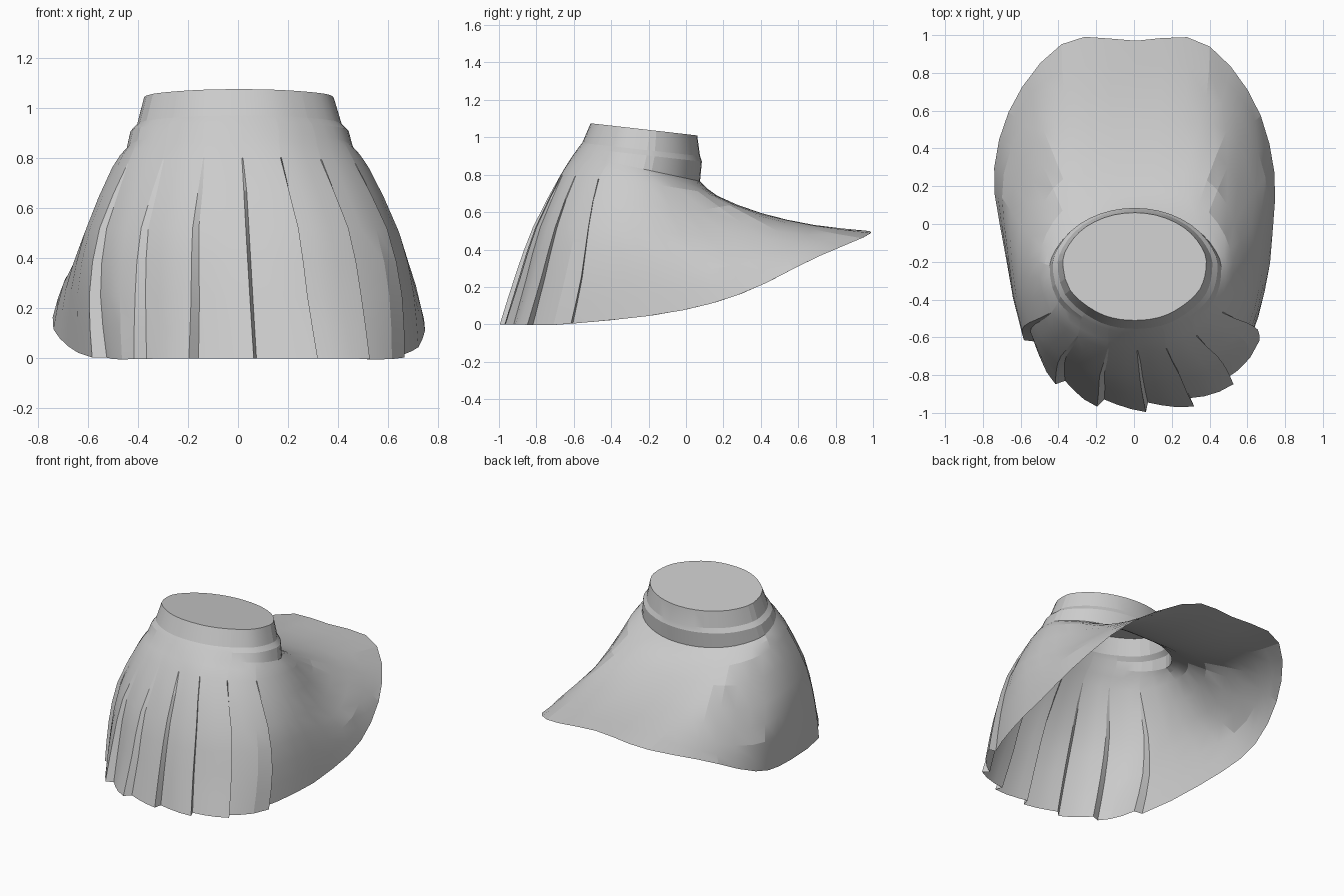
import bpy, bmesh, math
from mathutils import Vector

cube = bpy.data.objects.get("Cube")
if cube:
    bpy.data.objects.remove(cube)

cloth = bpy.data.materials.new("grey cloth")
cloth.use_nodes = True
colour = (0.6, 0.6, 0.6, 1)
cloth.diffuse_color = colour
cloth.node_tree.nodes["Principled BSDF"].inputs["Base Color"].default_value = colour

ANGLES = [0, 28, 62, 92, 112, 135, 158, 180]   # front centre round to back centre


def oval(rx, y_front, y_back, z_front, z_back):
    """Tilted oval ring, given as half a loop of key points."""
    ring = []
    for angle in map(math.radians, ANGLES):
        t = (1 - math.cos(angle)) / 2
        ring.append((rx * math.sin(angle), y_front + (y_back - y_front) * t,
                     z_front + (z_back - z_front) * t))
    return ring


# Waistband ovals
waist = oval(0.38, -0.51, 0.06, 1.075, 1.01)
band = oval(0.41, -0.555, 0.075, 0.97, 0.90)
ledge = oval(0.437, -0.575, 0.085, 0.945, 0.87)
yoke = oval(0.455, -0.60, 0.075, 0.91, 0.765)

# Skirt rings from below the yoke to the hem, front centre to back centre
upper = [(0, -.67, .80), (.22, -.64, .80), (.44, -.49, .78), (.515, -.25, .76),
         (.47, -.05, .73), (.35, .1, .705), (.2, .16, .69), (0, .17, .685)]
hip = [(0, -.82, .52), (.3, -.77, .52), (.56, -.55, .52), (.63, -.22, .5),
       (.58, .12, .48), (.45, .36, .56), (.27, .4, .59), (0, .4, .595)]
low = [(0, -.92, .25), (.33, -.85, .25), (.61, -.6, .25), (.69, -.1, .27),
       (.69, .27, .32), (.55, .58, .43), (.34, .68, .52), (0, .68, .53)]
hem = [(0, -1, 0), (.36, -.93, 0), (.61, -.66, 0), (.71, -.1, .06),
       (.74, .3, .165), (.62, .68, .35), (.35, .97, .475), (0, .97, .5)]


def spline(a, b, c, d, t):
    """Catmull-Rom point between b and c."""
    return b + 0.5 * t * (c - a + t * (2 * a - 5 * b + 4 * c - d
                                       + t * (3 * (b - c) + d - a)))


def key(ring, i):
    """Key point of the whole loop; the front swings a little to the left."""
    i %= 14
    x, y, z = ring[i] if i <= 7 else ring[14 - i]
    swing = 0.04 * (1.2 - z) * max(0, 0.3 - y)
    return Vector(((x if i <= 7 else -x) + swing, y, z))


def around(ring, s):
    i = math.floor(s)
    return spline(*(key(ring, i + k) for k in (-1, 0, 1, 2)), s - i)


# Column positions: three per pleat at the front, then even around the back
PITCH = 0.7
FIRST, COUNT = -2.1, 7
columns = []          # (position round the skirt, how far tucked in)
for n in range(COUNT):
    fold = FIRST + n * PITCH
    columns.append((fold, 1 / 12 if n else 0))
    columns += [(fold + 0.02, 1), (fold + PITCH / 3, 0.7), (fold + PITCH * 2 / 3, 0.35)]
start = FIRST + COUNT * PITCH
span = 14 + FIRST - start
BACK = 24
columns += [(start + span * n / BACK, 0) for n in range(BACK)]

PLEAT_TARGET = Vector((0.1, -0.6, 0))


def column_points(s, tuck):
    """Points of one column from waist to hem."""
    points = [around(r, s) for r in (waist, band, ledge, yoke)]
    keys = [around(r, s) for r in (yoke, upper, hip, low, hem)]
    keys = [keys[0] * 2 - keys[1]] + keys + [keys[-1] * 2 - keys[-2]]
    for i in range(1, 5):
        for t in (0.5, 1):
            p = spline(*keys[i - 1:i + 3], t)
            depth = 0.055 * max(0, (i + t - 2) / 3) ** 0.7
            inward = PLEAT_TARGET - p
            inward.z = 0
            points.append(p + inward.normalized() * depth * tuck)
    return points


# Pleated skirt with a raised train and a closed waist
bm = bmesh.new()
grid = [[bm.verts.new(p) for p in column_points(s, tuck)] for s, tuck in columns]
for left, right in zip(grid, grid[1:] + grid[:1]):
    for j in range(len(left) - 1):
        bm.faces.new((left[j], left[j + 1], right[j + 1], right[j]))
bm.faces.new([col[0] for col in grid])
bmesh.ops.remove_doubles(bm, verts=bm.verts, dist=0.004)
bmesh.ops.recalc_face_normals(bm, faces=bm.faces)
cap = max(bm.faces, key=lambda f: len(f.verts))
if cap.normal.z < 0:
    bmesh.ops.reverse_faces(bm, faces=bm.faces)

mesh = bpy.data.meshes.new("pleated_skirt")
bm.to_mesh(mesh)
bm.free()
mesh.materials.append(cloth)
skirt = bpy.data.objects.new("pleated_skirt", mesh)
bpy.context.collection.objects.link(skirt)

# Soft cloth shading with crisp folds and waistband
bpy.context.view_layer.objects.active = skirt
skirt.select_set(True)
bpy.ops.object.shade_smooth_by_angle(angle=math.radians(12))
